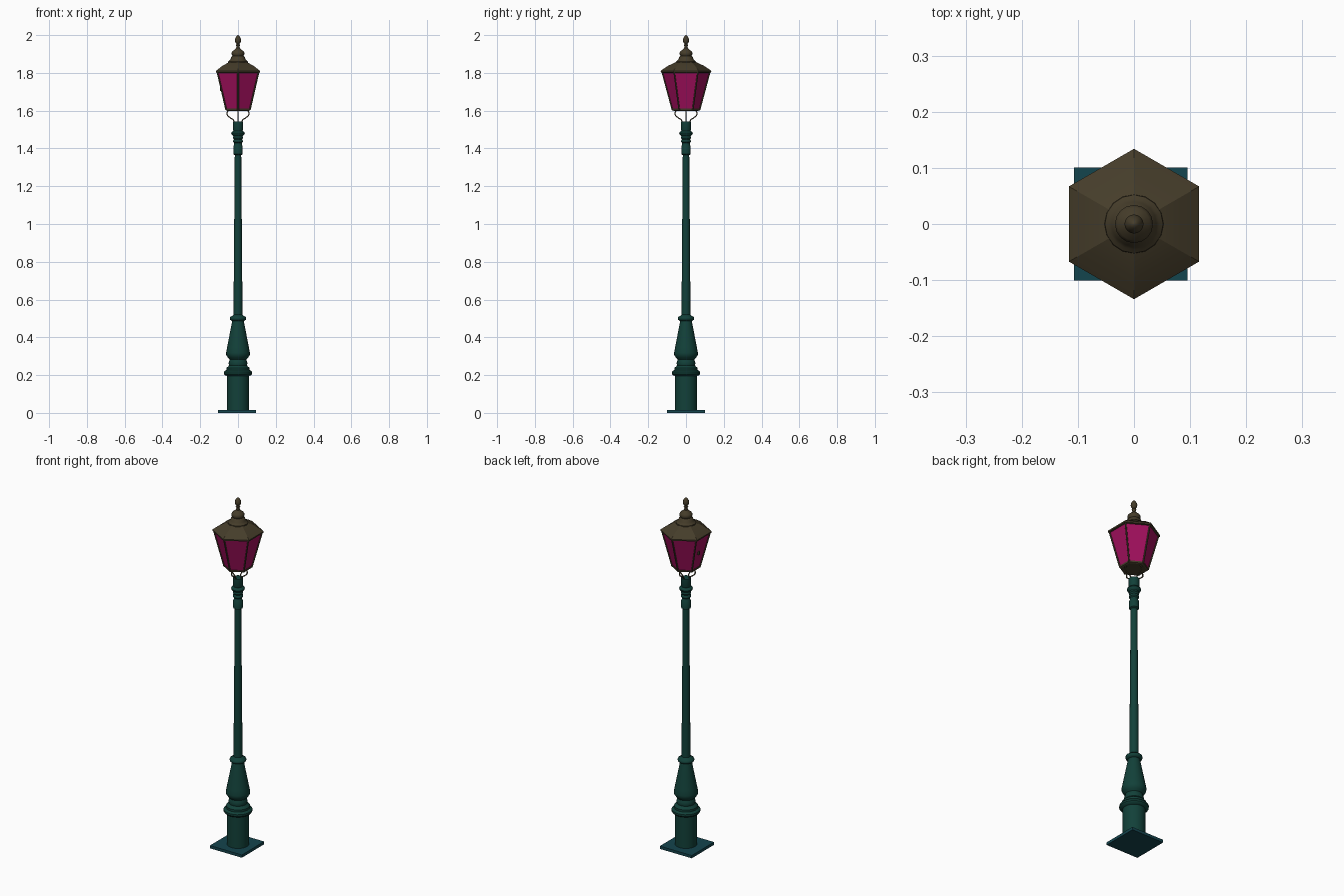
import bpy, bmesh, math
from mathutils import Vector

if "Cube" in bpy.data.objects:
    bpy.data.objects.remove(bpy.data.objects["Cube"])


def mat(name, rgb):
    m = bpy.data.materials.new(name)
    m.diffuse_color = (*rgb, 1)
    m.use_nodes = True
    m.node_tree.nodes["Principled BSDF"].inputs["Base Color"].default_value = m.diffuse_color
    return m


GREEN = mat("dark green iron", (0.006, 0.052, 0.041))
TEAL = mat("teal plate", (0.007, 0.058, 0.075))
BROWN = mat("dark bronze", (0.060, 0.046, 0.023))
GLASS = mat("magenta glass", (0.36, 0.005, 0.11))


def finish(bm, name, m, smooth=None):
    bmesh.ops.recalc_face_normals(bm, faces=bm.faces)
    me = bpy.data.meshes.new(name)
    bm.to_mesh(me)
    bm.free()
    ob = bpy.data.objects.new(name, me)
    bpy.context.collection.objects.link(ob)
    me.materials.append(m)
    if smooth:
        bpy.ops.object.select_all(action='DESELECT')
        ob.select_set(True)
        bpy.context.view_layer.objects.active = ob
        bpy.ops.object.shade_smooth_by_angle(angle=math.radians(smooth))
    return ob


def lathe(name, profile, n, m, smooth=None):
    """Spin (radius, height) points round z; first corner points to +y."""
    bm = bmesh.new()
    rings = []
    for r, z in profile:
        rings.append([bm.verts.new((r * math.cos(math.pi / 2 + 2 * math.pi * i / n),
                                    r * math.sin(math.pi / 2 + 2 * math.pi * i / n), z))
                      for i in range(n)])
    for a, b in zip(rings, rings[1:]):
        for i in range(n):
            j = (i + 1) % n
            bm.faces.new((a[i], a[j], b[j], b[i]))
    bm.faces.new(rings[0])
    bm.faces.new(rings[-1])
    return finish(bm, name, m, smooth)


def box(name, loc, size, m):
    bm = bmesh.new()
    bmesh.ops.create_cube(bm, size=1)
    for v in bm.verts:
        v.co = Vector([v.co[k] * size[k] + loc[k] for k in range(3)])
    return finish(bm, name, m)


def rod(name, points, radius, m, kind='POLY'):
    """Round wire through the points, turned into a mesh."""
    cu = bpy.data.curves.new(name, 'CURVE')
    cu.dimensions = '3D'
    cu.bevel_depth = radius
    cu.bevel_resolution = 1
    cu.use_fill_caps = True
    if kind == 'BEZIER':
        sp = cu.splines.new('BEZIER')
        sp.bezier_points.add(len(points) - 1)
        sp.resolution_u = 5
        for bp, p in zip(sp.bezier_points, points):
            bp.co = p
            bp.handle_left_type = bp.handle_right_type = 'AUTO'
    else:
        sp = cu.splines.new('POLY')
        sp.points.add(len(points) - 1)
        for sp_p, p in zip(sp.points, points):
            sp_p.co = (*p, 1)
    cu.materials.append(m)
    ob = bpy.data.objects.new(name, cu)
    bpy.context.collection.objects.link(ob)
    bpy.ops.object.select_all(action='DESELECT')
    ob.select_set(True)
    bpy.context.view_layer.objects.active = ob
    bpy.ops.object.convert(target='MESH')


# square foot plate
box("base_plate", (-0.006, 0, 0.008), (0.202, 0.202, 0.016), TEAL)

# turned base
lathe("post_base", [(0.058, 0.01), (0.058, 0.195), (0.070, 0.200), (0.075, 0.207),
                    (0.075, 0.217), (0.069, 0.223), (0.062, 0.226), (0.062, 0.238),
                    (0.052, 0.246), (0.047, 0.252), (0.050, 0.262), (0.047, 0.273),
                    (0.044, 0.283), (0.054, 0.293), (0.062, 0.305), (0.063, 0.318),
                    (0.058, 0.345), (0.030, 0.490)], 24, GREEN, 35)
lathe("base_collar", [(0.030, 0.486), (0.041, 0.492), (0.044, 0.500), (0.041, 0.508),
                      (0.030, 0.514), (0.024, 0.520)], 24, GREEN, 50)

# tapering shaft and head
lathe("shaft", [(0.024, 0.51), (0.017, 1.38)], 16, GREEN, 35)
lathe("post_head", [(0.018, 1.365), (0.025, 1.370), (0.025, 1.412), (0.021, 1.418),
                    (0.020, 1.428), (0.026, 1.434), (0.026, 1.442), (0.021, 1.448),
                    (0.027, 1.456), (0.024, 1.466), (0.034, 1.474), (0.036, 1.481),
                    (0.032, 1.488), (0.024, 1.493), (0.027, 1.500), (0.027, 1.542)],
      20, GREEN, 40)

# four curled brackets under the lantern
for i in range(4):
    a = i * math.pi / 2
    path = [(0.018, 1.535), (0.024, 1.550), (0.042, 1.563), (0.057, 1.578),
            (0.057, 1.592), (0.044, 1.606)]
    rod("bracket_%d" % (i + 1), [(r * math.cos(a), r * math.sin(a), z) for r, z in path],
        0.0035, BROWN, 'BEZIER')

# lantern floor, glass and frame
lathe("lantern_floor", [(0.066, 1.599), (0.074, 1.602), (0.076, 1.611), (0.068, 1.613)], 6, BROWN)
lathe("glass", [(0.071, 1.608), (0.125, 1.806)], 6, GLASS)
for i in range(6):
    a = math.pi / 2 + i * math.pi / 3
    c, s = math.cos(a), math.sin(a)
    rod("frame_bar_%d" % (i + 1), [(0.072 * c, 0.072 * s, 1.604),
                                   (0.126 * c, 0.126 * s, 1.806)], 0.0045, BROWN)
# small door latch on the left pane
box("door_latch", (-0.089, 0.015, 1.712), (0.012, 0.008, 0.018), BROWN)

# six-sided roof
lathe("roof", [(0.124, 1.800), (0.133, 1.803), (0.134, 1.811), (0.096, 1.837), (0.052, 1.858)],
      6, BROWN, 25)
# stepped crown and finial
lathe("roof_crown", [(0.046, 1.846), (0.053, 1.852), (0.052, 1.860), (0.045, 1.866),
                     (0.040, 1.872), (0.036, 1.884), (0.029, 1.890), (0.033, 1.897),
                     (0.034, 1.906), (0.029, 1.915), (0.018, 1.923), (0.011, 1.931)],
      16, BROWN, 40)
lathe("finial", [(0.012, 1.925), (0.008, 1.940), (0.012, 1.947), (0.008, 1.953),
                 (0.015, 1.963), (0.017, 1.973), (0.014, 1.985), (0.008, 1.995),
                 (0.002, 2.0)], 16, BROWN, 60)
